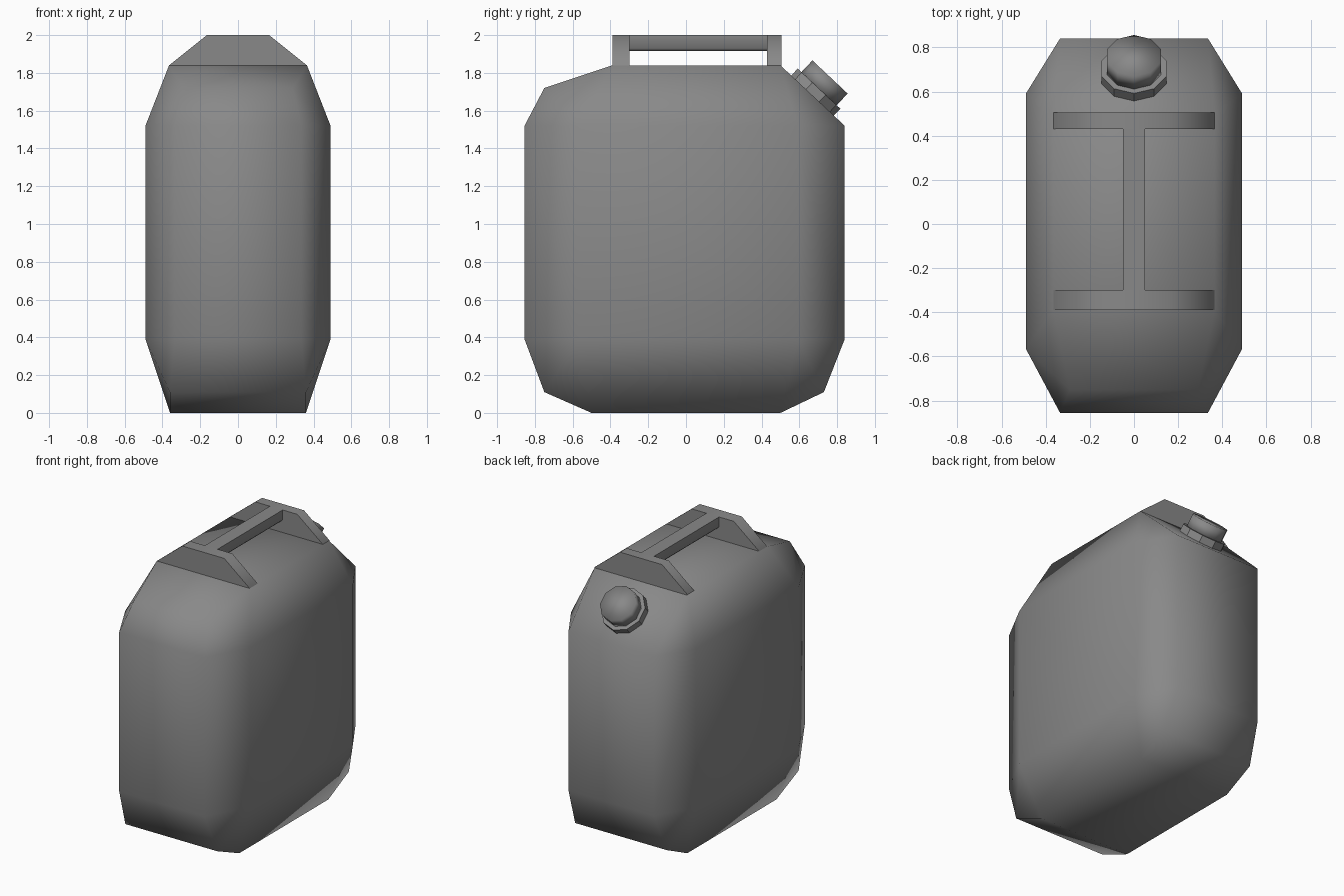
import bpy, bmesh, math
from mathutils import Matrix, Vector

cube = bpy.data.objects.get("Cube")
if cube:
    bpy.data.objects.remove(cube, do_unlink=True)

# One grey painted metal for the whole can
grey = bpy.data.materials.new("dull_grey")
grey.use_nodes = True
GREY = (0.25, 0.25, 0.25, 1.0)
grey.diffuse_color = GREY
grey.node_tree.nodes["Principled BSDF"].inputs["Base Color"].default_value = GREY


def finish(name, bm, angle):
    """Turn a bmesh into a smooth object that keeps edges over the angle sharp."""
    bmesh.ops.recalc_face_normals(bm, faces=bm.faces)
    mesh = bpy.data.meshes.new(name)
    bm.to_mesh(mesh)
    bm.free()
    mesh.materials.append(grey)
    obj = bpy.data.objects.new(name, mesh)
    bpy.context.collection.objects.link(obj)
    bpy.ops.object.select_all(action="DESELECT")
    obj.select_set(True)
    bpy.context.view_layer.objects.active = obj
    bpy.ops.object.shade_smooth_by_angle(angle=math.radians(angle))
    return obj


def hull(name, points, angle):
    """Convex solid around points given for one side and mirrored in x."""
    bm = bmesh.new()
    for x, y, z in points:
        for side in (-1, 1):
            bm.verts.new((side * x, y, z))
    bmesh.ops.convex_hull(bm, input=bm.verts)
    bmesh.ops.dissolve_limit(bm, angle_limit=math.radians(1),
                             verts=bm.verts, edges=bm.edges)
    return hull_done(name, bm, angle)


def hull_done(name, bm, angle):
    loose = [v for v in bm.verts if not v.link_faces]
    bmesh.ops.delete(bm, geom=loose, context="VERTS")
    return finish(name, bm, angle)


# Body: eight-sided walls, tapered to a narrow base and a sloped shoulder
LOW, SHOULDER, TOP = 0.39, 1.52, 1.84
body = [(0.36, -0.50, 0), (0.36, 0.50, 0),
        (0.36, -0.75, 0.11), (0.36, 0.73, 0.11),
        (0.29, -0.75, 1.72),
        (0.365, -0.39, TOP), (0.365, 0.50, TOP)]
for z in (LOW, SHOULDER):
    body += [(0.335, -0.855, z), (0.49, -0.565, z),
             (0.49, 0.59, z), (0.335, 0.84, z)]
hull("can_body", body, 80)

# Handle posts: full-width trapezoid ribs across the top
for name, y0, y1 in (("front_handle_post", -0.39, -0.30),
                     ("back_handle_post", 0.43, 0.505)):
    hull(name, [(x, y, z) for y in (y0, y1)
                for x, z in ((0.365, TOP - 0.01), (0.365, TOP), (0.165, 2.0))], 60)

# Grip: bar with a chamfered underside between the posts
hull("handle_grip", [(x, y, z) for y in (-0.31, 0.44)
                     for x, z in ((0.05, 2.0), (0.05, 1.93), (0.035, 1.915))], 60)

# Spout and cap, standing square to the back shoulder
axis = Vector((0, 0.32, 0.34)).normalized()
seat = Vector((0, 0.67, 1.68))
turn = axis.to_track_quat("Z", "Y").to_matrix().to_4x4()


def disc(name, radius, start, end, sides, angle):
    bm = bmesh.new()
    place = Matrix.Translation(seat + axis * (start + end) / 2) @ turn
    bmesh.ops.create_cone(bm, cap_ends=True, segments=sides, radius1=radius,
                          radius2=radius, depth=end - start, matrix=place)
    return finish(name, bm, angle)


disc("spout_collar", 0.155, -0.03, 0.05, 10, 30)
disc("spout_cap", 0.128, 0.04, 0.135, 10, 120)
